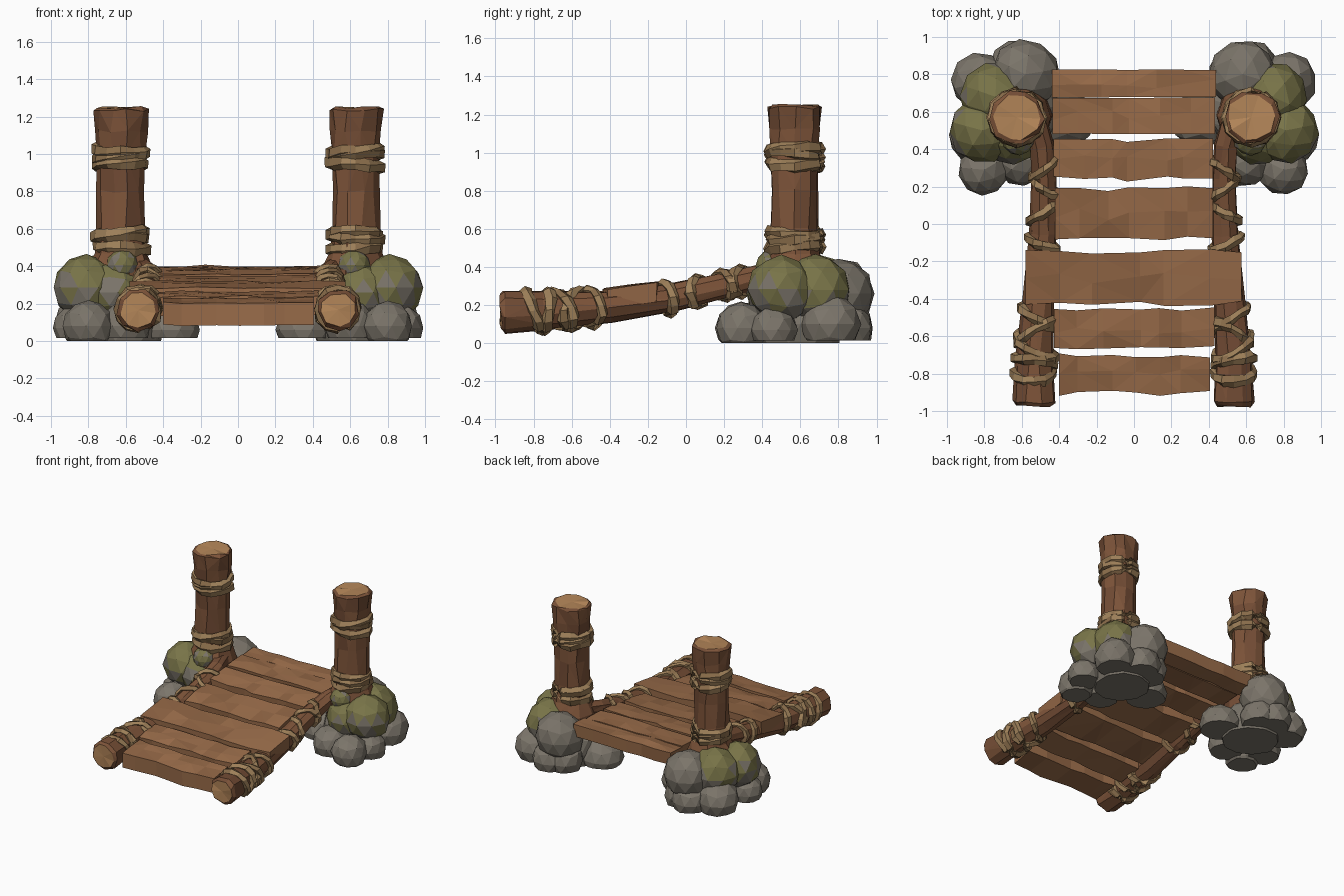
import bpy, bmesh, math, random
from mathutils import Vector

if "Cube" in bpy.data.objects:
    bpy.data.objects.remove(bpy.data.objects["Cube"])

random.seed(7)


def rnd(a):
    return random.uniform(-a, a)


def material(name, rgb):
    m = bpy.data.materials.new(name)
    m.diffuse_color = (*rgb, 1)
    m.use_nodes = True
    m.node_tree.nodes["Principled BSDF"].inputs["Base Color"].default_value = m.diffuse_color
    return m


WOOD = material("wood", (0.21, 0.09, 0.042))
WOOD_DARK = material("wood_dark", (0.17, 0.072, 0.035))
PLANK = material("plank", (0.33, 0.155, 0.07))
PLANK_DARK = material("plank_dark", (0.28, 0.13, 0.058))
CUT = material("cut_wood", (0.46, 0.24, 0.10))
ROPE = material("rope", (0.34, 0.215, 0.10))
ROPE_DARK = material("rope_dark", (0.25, 0.15, 0.068))
STONE = material("stone", (0.20, 0.178, 0.145))
MOSS = material("moss", (0.19, 0.175, 0.065))


def finish(name, bm, mats):
    bmesh.ops.recalc_face_normals(bm, faces=bm.faces[:])
    me = bpy.data.meshes.new(name)
    bm.to_mesh(me)
    bm.free()
    for m in mats:
        me.materials.append(m)
    ob = bpy.data.objects.new(name, me)
    bpy.context.collection.objects.link(ob)
    return ob


def skin(bm, rings, closed=False, cap_index=0):
    """Join vertex rings with faces; random choice of the first two materials."""
    n = len(rings[0])
    pairs = list(zip(rings, rings[1:])) + ([(rings[-1], rings[0])] if closed else [])
    for a, b in pairs:
        for i in range(n):
            j = (i + 1) % n
            bm.faces.new((a[i], a[j], b[j], b[i])).material_index = int(random.random() < 0.3)
    if not closed:
        for r in (rings[0], rings[-1]):
            bm.faces.new(r).material_index = cap_index


def log(name, path, sides, ref, rough):
    """Rough tapered log; path holds (centre, radius)."""
    bm = bmesh.new()
    pts = [Vector(p) for p, r in path]
    groove = [rnd(rough) for _ in range(sides)]
    rings = []
    for k, (p, r) in enumerate(path):
        t = (pts[min(k + 1, len(pts) - 1)] - pts[max(k - 1, 0)]).normalized()
        u = t.cross(Vector(ref)).normalized()
        v = t.cross(u)
        ring = []
        for i in range(sides):
            a = math.tau * i / sides + rnd(0.12)
            q = r * (1 + groove[i] + rnd(rough * 0.8))
            ring.append(bm.verts.new(pts[k] + (u * math.cos(a) + v * math.sin(a)) * q + t * rnd(0.008)))
        rings.append(ring)
    skin(bm, rings, cap_index=2)
    # Fan the cut ends so they look hewn
    caps = [f for f in bm.faces if f.material_index == 2]
    bmesh.ops.poke(bm, faces=caps)
    bmesh.ops.triangulate(bm, faces=[f for f in bm.faces if len(f.verts) == 4])
    return finish(name, bm, [WOOD, WOOD_DARK, CUT])


def rope_loop(name, centre, axis, radius, tilt, phase, thick):
    """Closed, slanted rope ring round an axis."""
    bm = bmesh.new()
    axis = Vector(axis).normalized()
    u = axis.cross(Vector((1, 0, 0))).normalized()
    v = axis.cross(u)
    rings, n, m = [], 12, 5
    for k in range(n):
        a = math.tau * k / n
        out = u * math.cos(a) + v * math.sin(a)
        c = Vector(centre) + out * (radius + rnd(0.006)) + axis * (tilt * math.cos(a + phase) + rnd(0.006))
        w = thick * (1 + rnd(0.2))
        rings.append([bm.verts.new(c + (out * math.cos(b) * 0.85 + axis * math.sin(b) * 1.1) * w)
                      for b in (math.tau * i / m + k * 0.2 for i in range(m))])
    skin(bm, rings, closed=True)
    return finish(name, bm, [ROPE, ROPE_DARK])


def rock(name, x, y, z, r, mossy, floor):
    """Faceted boulder sliced flat at the ground."""
    bm = bmesh.new()
    bmesh.ops.create_icosphere(bm, subdivisions=2, radius=r)
    spin = random.uniform(0, 6)
    for p in bm.verts:
        c, s = math.cos(spin), math.sin(spin)
        px, py, pz = p.co * (1.01 + rnd(0.04))
        p.co = (x + c * px - s * py, y + s * px + c * py, z + pz)
    bmesh.ops.bisect_plane(bm, geom=bm.verts[:] + bm.edges[:] + bm.faces[:],
                           plane_co=(0, 0, floor), plane_no=(0, 0, -1), clear_outer=True)
    edges = [e for e in bm.edges if e.is_boundary]
    if edges:
        bmesh.ops.holes_fill(bm, edges=edges, sides=0)
    bm.normal_update()
    for f in bm.faces:
        if mossy and f.calc_center_median().z > z - 0.02 + rnd(0.12):
            f.material_index = 1
    return finish(name, bm, [STONE, MOSS])


def lerp(table, y):
    """Interpolate rows of (y, values...) at y."""
    for a, b in zip(table, table[1:]):
        if y <= b[0]:
            t = (y - a[0]) / (b[0] - a[0])
            return [p + (q - p) * t for p, q in zip(a[1:], b[1:])]
    return table[-1][1:]


# Planks: front edge, back edge and half width, laid on a curved slope
DECK = [(-1, 0.19), (-0.91, 0.205), (-0.45, 0.265), (-0.15, 0.30), (0.19, 0.35), (0.45, 0.385), (0.83, 0.398)]
PLANKS = [(0.678, 0.825, 0.435), (0.482, 0.675, 0.435), (0.24, 0.445, 0.43), (-0.075, 0.19, 0.42),
          (-0.425, -0.145, 0.575), (-0.66, -0.45, 0.43), (-0.905, -0.70, 0.40)]
for n, (y0, y1, w) in enumerate(PLANKS):
    bm = bmesh.new()
    wob = 0.002 if n < 2 else 0.014
    lift = 0.018 if n == 4 else 0
    deep = 0.12 if n == 6 else 0.10
    rings = []
    for k in range(7):
        x = w * (k / 3 - 1) + (rnd(0.04) if 0 < k < 6 else rnd(0.008))
        ya, yb = y0 + rnd(wob), y1 + rnd(wob)
        za, zb = lerp(DECK, y0)[0] + lift + rnd(0.006), lerp(DECK, y1)[0] + lift + rnd(0.006)
        ym, zm = (ya + yb) / 2 + rnd(0.03), (za + zb) / 2 + 0.004 + rnd(0.006)
        rings.append([bm.verts.new(c) for c in (
            (x, ya, za), (x, ym, zm), (x, yb, zb), (x, yb - 0.005, zb - deep), (x, ya + 0.005, za - deep))])
    skin(bm, rings, cap_index=1)
    bmesh.ops.triangulate(bm, faces=[f for f in bm.faces if len(f.verts) == 4])
    finish(f"plank_{n + 1}", bm, [PLANK, PLANK_DARK])

# Layout of one side: rail (y, x, z, radius), rocks (x, y, z, r, mossy), rail ropes (y, tilt, phase)
RAIL = [(-0.975, 0.535, 0.165, 0.095), (-0.95, 0.535, 0.166, 0.115), (-0.75, 0.533, 0.172, 0.103),
        (-0.4, 0.51, 0.192, 0.085), (-0.05, 0.487, 0.245, 0.074), (0.25, 0.482, 0.315, 0.066),
        (0.42, 0.49, 0.36, 0.064), (0.56, 0.53, 0.395, 0.06)]
ROCKS = [(0.58, 0.80, 0.26, 0.185, False), (0.74, 0.68, 0.28, 0.185, True), (0.82, 0.76, 0.10, 0.155, False),
         (0.81, 0.50, 0.285, 0.175, True), (0.80, 0.29, 0.08, 0.135, False), (0.60, 0.34, 0.08, 0.135, False),
         (0.62, 0.45, 0.405, 0.085, True), (0.66, 0.48, 0.26, 0.16, True), (0.36, 0.56, 0.06, 0.155, False),
         (0.53, 0.80, 0.08, 0.135, False), (0.63, 0.84, 0.08, 0.14, False), (0.865, 0.46, 0.07, 0.125, False),
         (0.62, 0.60, 0.10, 0.23, False)]
WRAPS = [(-0.80, 0.025, 0), (-0.735, 0.03, 2.5), (-0.66, 0.06, 1.2), (-0.58, 0.07, 4.2), (-0.50, 0.06, 1.6),
         (-0.10, 0.035, 1.4), (0.06, 0.04, 4.5), (0.20, 0.05, 1.4), (0.29, 0.05, 4.6)]
POST = [(0.10, 0.19), (0.38, 0.18), (0.47, 0.14), (0.60, 0.128), (0.80, 0.124), (1.0, 0.128),
        (1.12, 0.136), (1.235, 0.145), (1.248, 0.125)]

for s, side in ((-1, "left"), (1, "right")):
    # Upright post with two rope bands
    log(f"{side}_post", [((s * 0.628, 0.57, z), r) for z, r in POST], 10, (0, 1, 0), 0.05)
    for n, (z, tilt) in enumerate(((0.50, 0.012), (0.555, -0.018), (0.575, 0.012),
                                   (0.945, 0.012), (0.995, -0.022), (1.015, 0.014))):
        rope_loop(f"{side}_post_rope_{n + 1}", (s * 0.628, 0.57, z), (0, 0, 1), 0.132, tilt, n * 1.3 + s, 0.033)

    # Side rail log with slanted lashings
    log(f"{side}_rail", [((s * x, y, z), r) for y, x, z, r in RAIL], 9, (1, 0, 0), 0.04)
    for n, (y, tilt, phase) in enumerate(WRAPS):
        x, z, r = lerp(RAIL, y)
        rope_loop(f"{side}_rail_rope_{n + 1}", (s * x, y, z), (0, 1, 0.15), r + 0.003, tilt, s * phase, 0.028)

    # Boulder pile round the post foot
    for n, (x, y, z, r, mossy) in enumerate(ROCKS):
        rock(f"{side}_rock_{n + 1}", s * x, y, z, r, mossy, 0.0 if n in (4, 12) else 0.015)
